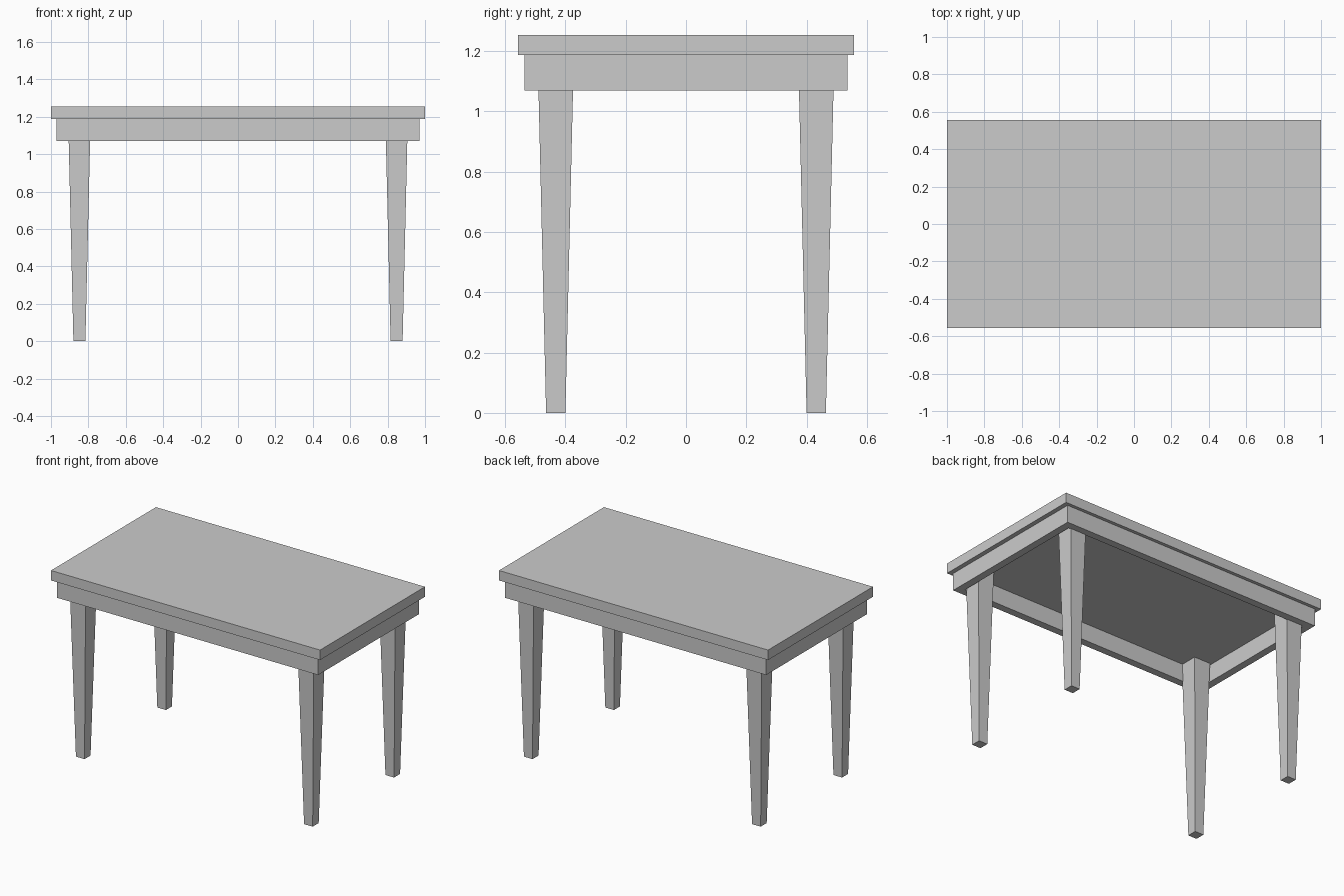
import bpy, bmesh

if "Cube" in bpy.data.objects:
    bpy.data.objects.remove(bpy.data.objects["Cube"])

TOP_Z, SLAB_Z, APRON_Z = 1.254, 1.187, 1.07


def make_object(name, bm):
    bmesh.ops.recalc_face_normals(bm, faces=bm.faces)
    mesh = bpy.data.meshes.new(name)
    bm.to_mesh(mesh)
    bm.free()
    ob = bpy.data.objects.new(name, mesh)
    bpy.context.collection.objects.link(ob)
    return ob


def rect(bm, hx, hy, z, cx=0, cy=0):
    return [bm.verts.new((cx + sx * hx, cy + sy * hy, z))
            for sx, sy in ((-1, -1), (1, -1), (1, 1), (-1, 1))]


def bridge(bm, a, b):
    for i in range(4):
        j = (i + 1) % 4
        bm.faces.new((a[i], a[j], b[j], b[i]))


def block(name, low, high):
    # closed solid between two rectangles given as (hx, hy, z, cx, cy)
    bm = bmesh.new()
    a, b = rect(bm, *low), rect(bm, *high)
    bridge(bm, a, b)
    bm.faces.new(a)
    bm.faces.new(b)
    return make_object(name, bm)


# tabletop slab
block("tabletop", (1.0, 0.557, SLAB_Z), (1.0, 0.557, TOP_Z))

# apron: rectangular frame, open in the middle
bm = bmesh.new()
AX, AY, T = 0.97, 0.535, 0.05
loops = [rect(bm, AX, AY, APRON_Z), rect(bm, AX, AY, SLAB_Z),
         rect(bm, AX - T, AY - T, SLAB_Z), rect(bm, AX - T, AY - T, APRON_Z)]
for k in range(4):
    bridge(bm, loops[k], loops[(k + 1) % 4])
make_object("apron", bm)

# four tapered square legs running up to the slab
for sy, depth in ((-1, "front"), (1, "back")):
    for sx, side in ((-1, "left"), (1, "right")):
        cx, cy = sx * 0.848, sy * 0.432
        block(f"{depth}_{side}_leg", (0.032, 0.032, 0, cx, cy),
              (0.06, 0.06, SLAB_Z, cx, cy))
